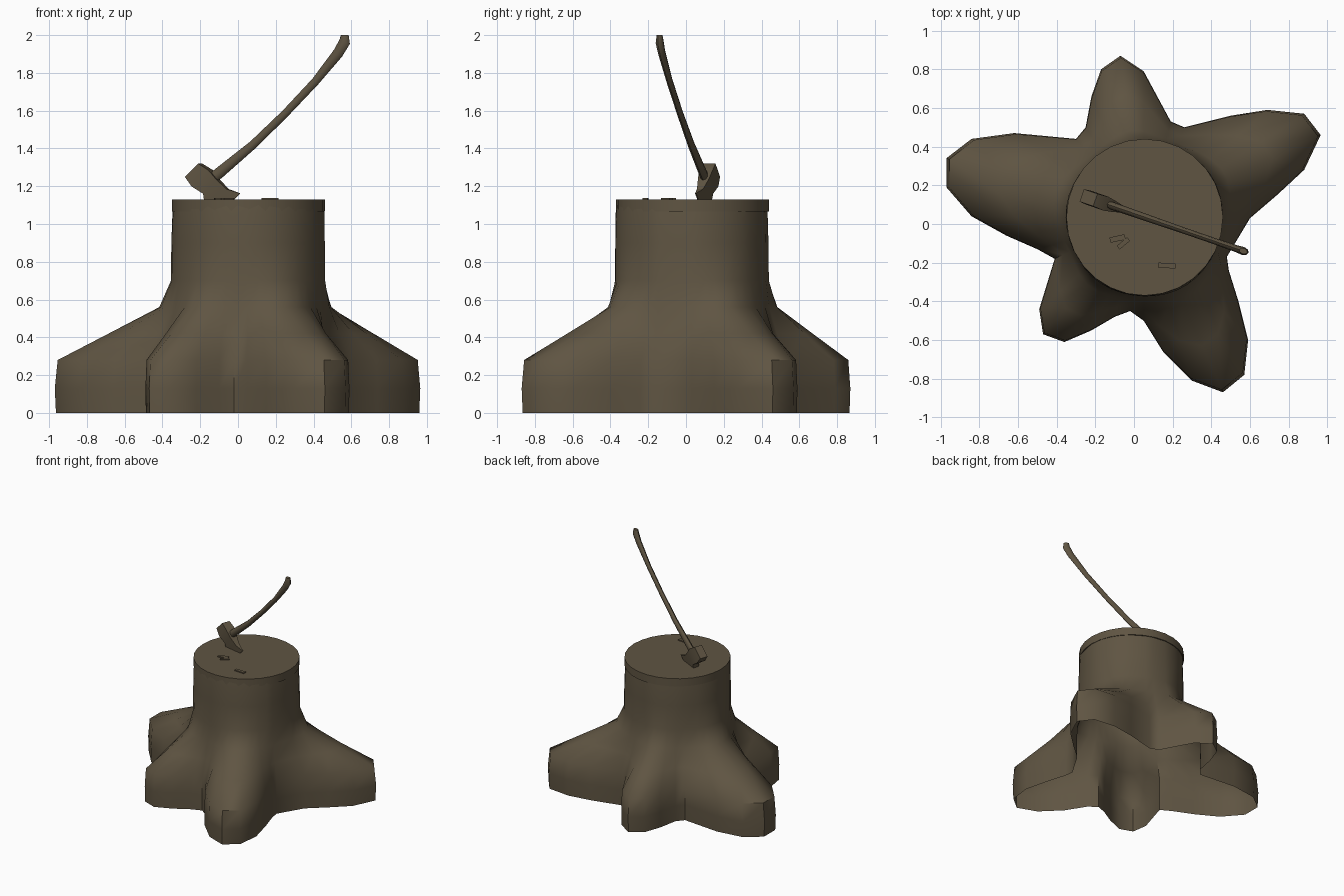
import bpy, bmesh, math
from mathutils import Vector

if "Cube" in bpy.data.objects:
    bpy.data.objects.remove(bpy.data.objects["Cube"])

wood = bpy.data.materials.new("olive brown")
wood.diffuse_color = (0.115, 0.09, 0.055, 1)
wood.use_nodes = True
wood.node_tree.nodes["Principled BSDF"].inputs["Base Color"].default_value = wood.diffuse_color


def finish(name, bm, smooth=None, recalc=True):
    if recalc:
        bmesh.ops.recalc_face_normals(bm, faces=bm.faces)
    me = bpy.data.meshes.new(name)
    bm.to_mesh(me)
    bm.free()
    me.materials.append(wood)
    ob = bpy.data.objects.new(name, me)
    bpy.context.collection.objects.link(ob)
    if smooth:
        bpy.ops.object.select_all(action='DESELECT')
        ob.select_set(True)
        bpy.context.view_layer.objects.active = ob
        bpy.ops.object.shade_smooth_by_angle(angle=math.radians(smooth))
    return ob


def loft(bm, rings, cap=True):
    vs = [[bm.verts.new(p) for p in r] for r in rings]
    n = len(vs[0])
    for a, b in zip(vs, vs[1:]):
        for i in range(n):
            j = (i + 1) % n
            bm.faces.new((a[i], a[j], b[j], b[i]))
    if cap:
        bm.faces.new(vs[0][::-1])
        bm.faces.new(vs[-1])


# Stump trunk with five roots: ground outline blended into a circle, open below
outline = [(.965, .46), (.88, .57), (.69, .59), (.50, .56), (.26, .50), (.19, .53),
           (.05, .79), (-.07, .87), (-.17, .80), (-.22, .66), (-.25, .50), (-.30, .44),
           (-.62, .47), (-.84, .44), (-.97, .34), (-.97, .19), (-.84, .04), (-.66, -.06),
           (-.50, -.13), (-.41, -.18), (-.49, -.44), (-.47, -.57), (-.36, -.61),
           (-.22, -.55), (-.10, -.48), (-.02, -.45), (.05, -.50), (.15, -.66),
           (.30, -.81), (.46, -.87), (.57, -.78), (.59, -.60), (.54, -.40),
           (.49, -.24), (.48, -.17), (.60, .03), (.74, .15), (.88, .28)]
C = Vector((.055, .03))


def ring(z, f, r):
    pts = []
    for p in outline:
        d = Vector(p) - C
        q = C + d.normalized() * r * (1 - f) + d * f
        pts.append((q.x, q.y, z))
    return pts


bm = bmesh.new()
loft(bm, [ring(0, .99, .41), ring(.13, 1, .41), ring(.28, .975, .41), ring(.42, .54, .41),
          ring(.56, .10, .415), ring(.70, .01, .405), ring(.90, .01, .403),
          ring(1.06, 0, .402), ring(1.125, 0, .395)], cap=False)
finish("stump_trunk", bm, 50, recalc=False)

# Cut top of the stump
bm = bmesh.new()
loft(bm, [[(.055 + .405 * math.cos(a), .035 + .405 * math.sin(a), z)
           for a in [math.tau * i / 28 for i in range(28)]] for z in (1.065, 1.13)])
finish("stump_top", bm, 30)


# Axe lies in one vertical plane: front-view x gives y
U = Vector((.945, -.326, 0))
N = Vector((.326, .945, 0))


def plane(x, z):
    return Vector((x, .055 - .345 * x, z))


# Axe head: section ends (upper, lower) and half thickness, butt to edge
bm = bmesh.new()
sections = [(-.20, 1.32, -.27, 1.25, .034), (-.145, 1.285, -.235, 1.20, .038),
            (-.105, 1.235, -.175, 1.16, .030), (-.055, 1.185, -.17, 1.09, .017),
            (.012, 1.162, -.15, 1.005, .003)]
loft(bm, [[plane(a, b) + N * t, plane(a, b) - N * t, plane(c, d) - N * t, plane(c, d) + N * t]
          for a, b, c, d, t in sections])
finish("axe_head", bm, 25)

# Axe handle: oval sections along a gentle curve (x, z, half depth, half width)
path = [(-.19, 1.20, .028, .018), (-.10, 1.27, .030, .020), (.08, 1.42, .023, .018),
        (.25, 1.585, .021, .016), (.41, 1.755, .022, .016), (.53, 1.905, .029, .018),
        (.565, 1.965, .031, .021), (.565, 2.0, .022, .015)]
rings = []
for i, (x, z, a, b) in enumerate(path):
    p, q = path[max(i - 1, 0)], path[min(i + 1, len(path) - 1)]
    t = (plane(q[0], q[1]) - plane(p[0], p[1])).normalized()
    if i == len(path) - 1:
        t = Vector((0, 0, 1))
    s = t.cross(N)
    rings.append([plane(x, z) + s * a * math.cos(k * math.tau / 8) + N * b * math.sin(k * math.tau / 8)
                  for k in range(8)])
bm = bmesh.new()
loft(bm, rings)
finish("axe_handle", bm, 50)


# Wood chips on the cut top
def chip(name, x, y, l, w, deg):
    c, s = math.cos(math.radians(deg)), math.sin(math.radians(deg))
    bm = bmesh.new()
    loft(bm, [[(x + c * u - s * v, y + s * u + c * v, z)
               for u, v in ((-l, -w), (l, -w), (l, w), (-l, w))] for z in (1.125, 1.138)])
    finish(name, bm)


chip("chip_1", -.085, -.075, .04, .014, 12)
chip("chip_2", -.055, -.10, .035, .012, 40)
chip("chip_3", .17, -.215, .045, .013, -3)
